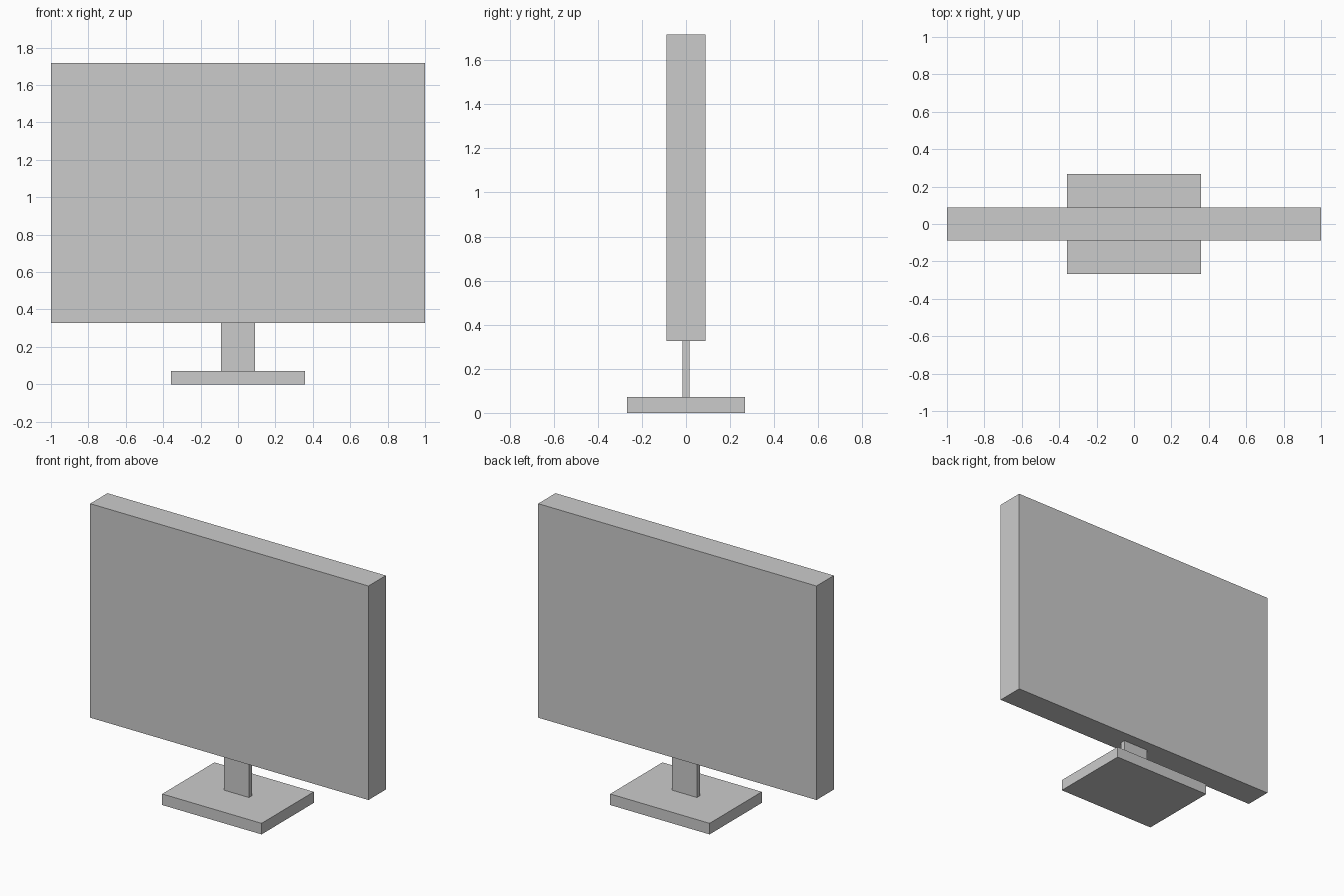
import bpy

if "Cube" in bpy.data.objects:
    bpy.data.objects.remove(bpy.data.objects["Cube"])


def box(name, width, depth, z0, z1):
    """Axis-aligned box centred on x = y = 0, spanning z0..z1."""
    bpy.ops.mesh.primitive_cube_add(size=1, location=(0, 0, (z0 + z1) / 2))
    obj = bpy.context.object
    obj.name = name
    obj.scale = (width, depth, z1 - z0)
    bpy.ops.object.transform_apply(location=False, rotation=False, scale=True)
    return obj


BASE_TOP = 0.072
SCREEN_BOTTOM = 0.327
SCREEN_TOP = 1.717

# Flat foot on the ground
box("base", 0.714, 0.536, 0, BASE_TOP)

# Thin plate joining foot and screen
box("neck", 0.18, 0.032, BASE_TOP, SCREEN_BOTTOM)

# Display slab
box("screen", 2.0, 0.178, SCREEN_BOTTOM, SCREEN_TOP)
